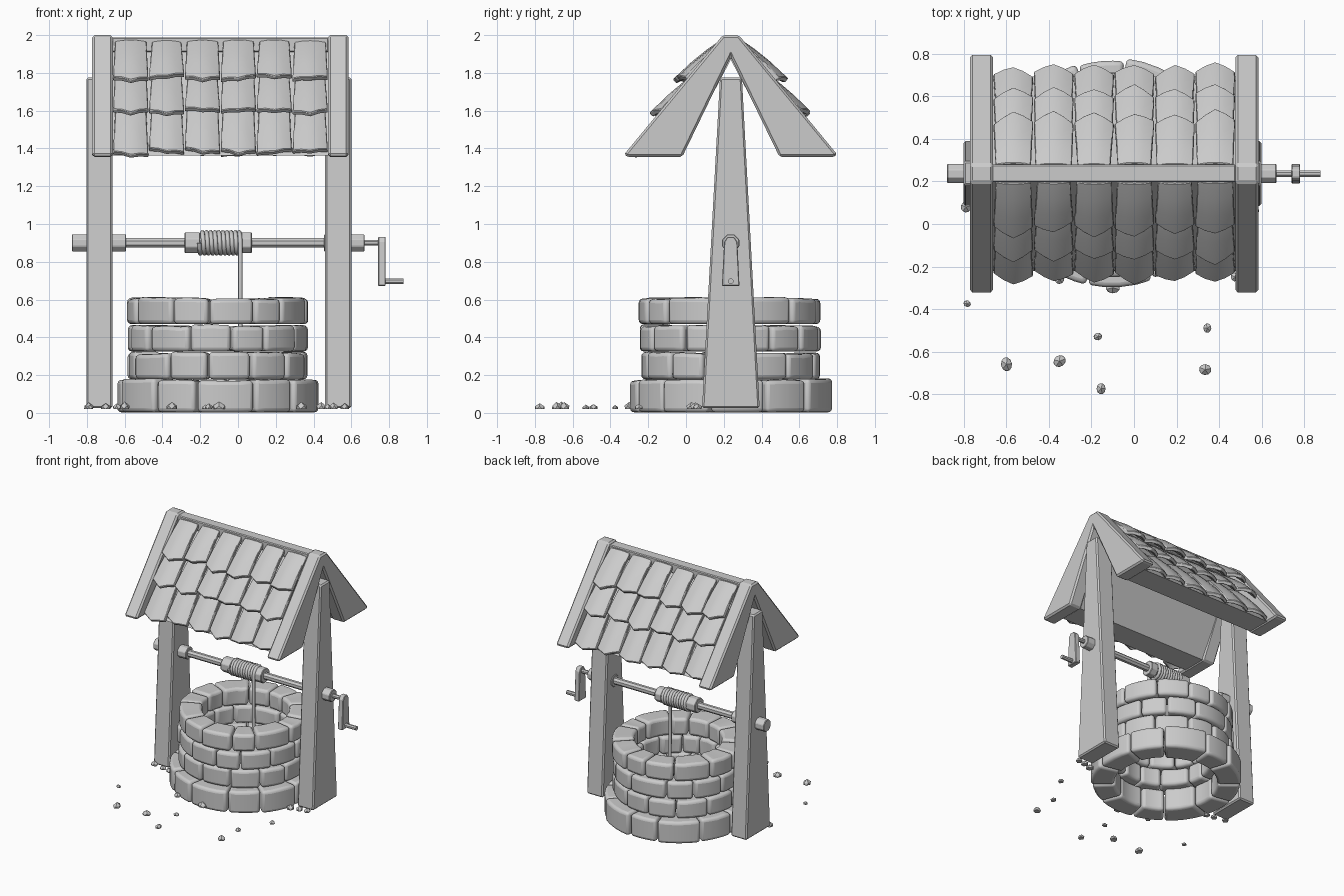
import bpy, bmesh, math, random
from mathutils import Vector, Matrix

if "Cube" in bpy.data.objects:
    bpy.data.objects.remove(bpy.data.objects["Cube"])

random.seed(7)
CX, CY, AZ = -0.104, 0.237, 0.9      # well centre and axle height
rnd = random.uniform


def finish(name, bm, bevel=0.0, seg=1, smooth=False):
    bmesh.ops.recalc_face_normals(bm, faces=bm.faces[:])
    me = bpy.data.meshes.new(name)
    bm.to_mesh(me)
    bm.free()
    ob = bpy.data.objects.new(name, me)
    bpy.context.collection.objects.link(ob)
    if bevel:
        m = ob.modifiers.new("bevel", 'BEVEL')
        m.width, m.segments = bevel, seg
        m.limit_method, m.angle_limit = 'ANGLE', math.radians(40)
    if smooth:
        bpy.ops.object.select_all(action='DESELECT')
        bpy.context.view_layer.objects.active = ob
        ob.select_set(True)
        bpy.ops.object.shade_smooth_by_angle(angle=math.radians(40))
    return ob


def prism(name, pts, x0, x1, bevel=0.01):
    """Extrude a (y, z) outline along x."""
    bm = bmesh.new()
    a = [bm.verts.new((x0, y, z)) for y, z in pts]
    b = [bm.verts.new((x1, y, z)) for y, z in pts]
    bm.faces.new(a)
    bm.faces.new(b[::-1])
    n = len(pts)
    for i in range(n):
        j = (i + 1) % n
        bm.faces.new((a[i], a[j], b[j], b[i]))
    return finish(name, bm, bevel)


def rod(name, x0, x1, r, z=AZ, sides=8, bevel=0.0):
    pts = [(CY + r * math.cos(math.tau * (i + .5) / sides),
            z + r * math.sin(math.tau * (i + .5) / sides)) for i in range(sides)]
    return prism(name, pts, x0, x1, bevel)


# Stone courses: wedge-shaped blocks with rounded edges
def course(name, z0, z1, r0, r1, count, start):
    bm = bmesh.new()
    cuts = [start + math.tau * (i + rnd(-.16, .16)) / count for i in range(count)]
    cuts.append(cuts[0] + math.tau)
    N = 4
    for a0, a1 in zip(cuts, cuts[1:]):
        a0, a1 = a0 + .008, a1 - .008
        ro, ri = r1 + rnd(-.012, .006), r0 + rnd(-.006, .01)
        top = z1 + rnd(-.008, .003)
        rings = []
        for i in range(N + 1):
            a = a0 + (a1 - a0) * i / N
            tz = top + rnd(-.003, .003)
            rings.append([bm.verts.new((CX + r * math.cos(a), CY + r * math.sin(a), z))
                          for r, z in ((ri, z0), (ro, z0), (ro, tz), (ri, tz))])
        bm.faces.new(rings[0])
        bm.faces.new(rings[-1][::-1])
        for p, q in zip(rings, rings[1:]):
            for k in range(4):
                bm.faces.new((p[k], p[(k + 1) % 4], q[(k + 1) % 4], q[k]))
    finish(name, bm, 0.022, 3, True)


course("base_stones", 0.003, 0.18, 0.365, 0.54, 12, 0.38)
for i, (z0, z1) in enumerate(((.178, .32), (.325, .465), (.47, .61))):
    course(f"wall_stones_{i + 1}", z0, z1, 0.315, 0.482, 13, 0.2 + 0.26 * i)

# Posts
post = [(.085, .025), (.39, .025), (.296, 1.775), (.18, 1.775)]
prism("left_post", post, -.803, -.665)
prism("right_post", post, .46, .601)

# Roof gable frames, inner panel and ridge
gable = [(-.33, 1.365), (.195, 2.0), (.28, 2.0), (.803, 1.365), (.776, 1.355),
         (.495, 1.355), (CY, 1.885), (-.02, 1.355), (-.30, 1.355)]
prism("left_gable", gable, -.772, -.663, .012)
prism("right_gable", gable, .477, .585, .012)
panel = [(-.22, 1.362), (CY, 1.92), (2 * CY + .22, 1.362),
         (2 * CY + .03, 1.362), (CY, 1.87), (-.03, 1.362)]
prism("roof_panel", panel, -.67, .48, 0)
prism("roof_ridge", [(.197, 1.91), (.28, 1.91), (.28, 1.988), (.197, 1.988)], -.67, .48, .006)

# Shingles: domed, pointed tiles, three rows on each slope
ROWS = [((.200, 1.965), (-.005, 1.78)),
        ((.100, 1.815), (-.125, 1.605)),
        ((.010, 1.665), (-.232, 1.385))]


def shingles(name, side):
    bm = bmesh.new()
    X0, W = -.663, 1.14 / 6
    for (sy, sz), (ey, ez) in ROWS:
        d = Vector((0, ey - sy, ez - sz))
        L = d.length
        d.normalize()
        n = Vector((0, d.z, -d.y))
        for c in range(6):
            xc = X0 + (c + .5) * W
            tip, skew, drop = rnd(.025, .055), rnd(-.015, .015), rnd(-.012, .012)
            lift, wt = rnd(-.004, .008), rnd(.4, .45)
            layers = []
            for th in (0, -.028):
                grid = []
                for v in (0, .33, .67, 1):
                    row = []
                    for u in (-1, -.5, 0, .5, 1):
                        dome = (.012 + .016 * v) * (1 - u * u)
                        run = v * (L + drop) + (tip * (1 - abs(u)) + skew * u) * v ** 3
                        p = (Vector((xc + u * W * (wt + (.49 - wt) * v), sy, sz)) + d * run
                             + n * (dome + th + lift + .008 * math.sin(math.pi * v)))
                        if side > 0:
                            p.y = 2 * CY - p.y
                        row.append(bm.verts.new(p))
                    grid.append(row)
                for r, s in zip(grid, grid[1:]):
                    for k in range(4):
                        bm.faces.new((r[k], r[k + 1], s[k + 1], s[k]))
                layers.append(grid)
            rims = [g[0] + [r[-1] for r in g[1:]] + g[-1][-2::-1] + [r[0] for r in g[-2:0:-1]]
                    for g in layers]
            m = len(rims[0])
            for k in range(m):
                j = (k + 1) % m
                bm.faces.new((rims[0][k], rims[0][j], rims[1][j], rims[1][k]))
    finish(name, bm, 0.004, 1, True)


shingles("front_shingles", -1)
shingles("back_shingles", 1)

# Axle, hubs and spool ends
rod("axle", -.85, .6, .027)
rod("left_hub", -.88, -.592, .049, bevel=.004)
rod("right_hub", .455, .67, .049, bevel=.004)
rod("spool_left", -.283, -.20, .059, bevel=.004)
rod("spool_right", .015, .074, .059, bevel=.004)

# Crank
rod("crank_shaft", .66, .76, .016)
arm = [(.19, .672), (.283, .672), (.272, .905), (.255, .932), (.219, .932), (.202, .905)]
prism("crank_arm", arm, .742, .782, .004)
rod("crank_handle", .775, .877, .016, z=.697)

# Rope coil with a hanging end
TURNS, STEP = 10, 12
pts = []
for i in range(TURNS * STEP + 1):
    a = math.pi + math.tau * i / STEP
    pts.append((-.205 + .217 * i / (TURNS * STEP), CY + .056 * math.cos(a), AZ + .056 * math.sin(a)))
pts += [(.012, CY - .056, .6), (.012, CY - .05, .3)]
cu = bpy.data.curves.new("rope", 'CURVE')
cu.dimensions = '3D'
cu.bevel_depth, cu.bevel_resolution, cu.use_fill_caps = .0125, 1, True
sp = cu.splines.new('POLY')
sp.points.add(len(pts) - 1)
for p, co in zip(sp.points, pts):
    p.co = (*co, 1)
bpy.context.collection.objects.link(bpy.data.objects.new("rope", cu))

# Pebbles: low-poly lumps with flat undersides (x, y, radius)
PEBBLES = [(-.60, -.66, .034), (-.35, -.645, .032), (-.155, -.775, .026), (-.17, -.53, .02),
           (.335, -.685, .033), (.345, -.49, .022), (-.785, -.375, .018), (-.79, .08, .03),
           (-.10, -.30, .033), (.475, -.25, .024), (-.70, .06, .026), (-.64, .05, .026),
           (.44, .03, .032), (.505, .05, .03), (.565, .06, .026), (-.35, -.26, .026)]
bm = bmesh.new()
for x, y, r in PEBBLES:
    mat = (Matrix.Translation((x, y, .022)) @ Matrix.Rotation(rnd(0, 6), 4, 'Z')
           @ Matrix.Diagonal((rnd(.85, 1), rnd(.95, 1.15), 1.1, 1)))
    vs = bmesh.ops.create_icosphere(bm, subdivisions=1, radius=r, matrix=mat)['verts']
    for v in vs:
        v.co.z = max(v.co.z, .02)
finish("pebbles", bm)
